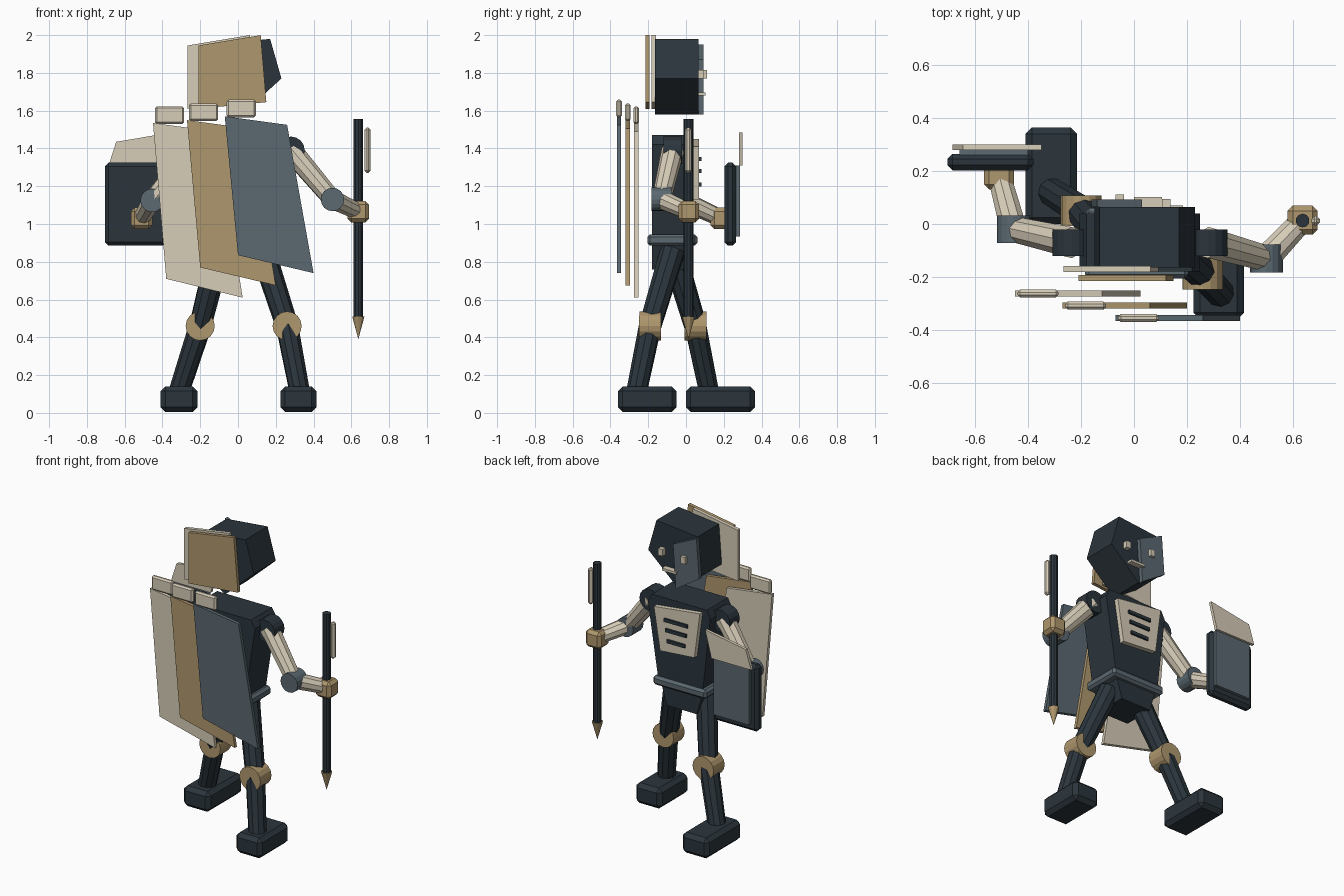
import bpy, bmesh
from mathutils import Vector

if "Cube" in bpy.data.objects:
    bpy.data.objects.remove(bpy.data.objects["Cube"])


def material(name, rgb):
    m = bpy.data.materials.new(name)
    m.diffuse_color = (*rgb, 1)
    m.use_nodes = True
    m.node_tree.nodes["Principled BSDF"].inputs["Base Color"].default_value = m.diffuse_color
    return m


DARK = material("dark", (0.024, 0.036, 0.046))
SLATE = material("slate", (0.105, 0.14, 0.165))
CREAM = material("cream", (0.68, 0.61, 0.48))
TAN = material("tan", (0.43, 0.31, 0.155))


def finish(name, bm, mat, bevel=0):
    bmesh.ops.recalc_face_normals(bm, faces=bm.faces[:])
    if bevel:
        bmesh.ops.bevel(bm, geom=bm.edges[:], offset=bevel, segments=1,
                        affect='EDGES', profile=0.5)
    me = bpy.data.meshes.new(name)
    bm.to_mesh(me)
    bm.free()
    me.materials.append(mat)
    ob = bpy.data.objects.new(name, me)
    bpy.context.collection.objects.link(ob)
    return ob


def plate(name, pts, y0, y1, mat, bevel=0):
    """Extrude an x-z outline between two y values."""
    bm = bmesh.new()
    face = bm.faces.new([bm.verts.new((x, y0, z)) for x, z in pts])
    ext = bmesh.ops.extrude_face_region(bm, geom=[face])["geom"]
    bmesh.ops.translate(bm, vec=(0, y1 - y0, 0),
                        verts=[v for v in ext if isinstance(v, bmesh.types.BMVert)])
    return finish(name, bm, mat, bevel)


def box(name, x0, x1, y0, y1, z0, z1, mat, bevel=0):
    return plate(name, [(x0, z0), (x1, z0), (x1, z1), (x0, z1)], y0, y1, mat, bevel)


def rod(name, a, b, r0, r1, mat, sides=10):
    """Cylinder or cone from point a to point b."""
    a, b = Vector(a), Vector(b)
    bm = bmesh.new()
    bmesh.ops.create_cone(bm, cap_ends=True, segments=sides, radius1=r0, radius2=r1,
                          depth=(b - a).length)
    m = (b - a).to_track_quat('Z', 'Y').to_matrix().to_4x4()
    m.translation = (a + b) / 2
    bmesh.ops.transform(bm, matrix=m, verts=bm.verts[:])
    return finish(name, bm, mat)


def joint(name, c, r, width, mat):
    """Disc joint with its axis along y."""
    x, y, z = c
    return rod(name, (x, y - width / 2, z), (x, y + width / 2, z), r, r, mat, 16)


# Legs and feet
legs = {
    "right": ((0.13, -0.07, 0.86), (0.26, -0.19, 0.46), (0.325, -0.26, 0.12),
              (0.225, 0.415, -0.36, -0.05)),
    "left": ((-0.10, -0.07, 0.86), (-0.20, 0.05, 0.46), (-0.31, 0.12, 0.12),
             (-0.41, -0.215, 0.0, 0.365)),
}
for side, (hip, knee, ankle, foot) in legs.items():
    rod(side + "_thigh", hip, knee, 0.067, 0.06, DARK)
    rod(side + "_calf", knee, ankle, 0.06, 0.055, DARK)
    joint(side + "_knee", knee, 0.077, 0.115, TAN)
    box(side + "_foot", *foot, 0.005, 0.14, DARK, 0.025)

# Pelvis, belt and torso
plate("pelvis", [(-0.10, 0.76), (0.12, 0.76), (0.16, 0.90), (-0.14, 0.90)],
      -0.18, 0.03, DARK)
box("belt", -0.185, 0.205, -0.205, 0.06, 0.885, 0.945, SLATE, 0.015)
plate("torso", [(-0.15, 0.93), (0.175, 0.93), (0.25, 1.42), (0.22, 1.47),
                (-0.18, 1.47), (-0.205, 1.42)], -0.18, 0.04, DARK)
plate("chest_plate", [(0.14, 1.13), (-0.11, 1.15), (-0.15, 1.45), (0.185, 1.41)],
      0.03, 0.07, CREAM)
for i, z in enumerate((1.21, 1.28, 1.345)):
    w = 0.065 + 0.01 * i
    box(f"chest_slot_{i + 1}", 0.02 - w, 0.02 + w, 0.06, 0.082,
        z - 0.011, z + 0.011, DARK)

# Arms
arms = {
    "right": ((0.28, -0.07, 1.39), (0.50, -0.13, 1.13), (0.637, 0.015, 1.065)),
    "left": ((-0.235, -0.07, 1.39), (-0.455, -0.02, 1.125), (-0.51, 0.185, 1.03)),
}
for side, (shoulder, elbow, hand) in arms.items():
    joint(side + "_shoulder", shoulder, 0.073, 0.10, DARK)
    rod(side + "_upper_arm", shoulder, elbow, 0.06, 0.05, CREAM)
    joint(side + "_elbow", elbow, 0.062, 0.105, SLATE)
    rod(side + "_forearm", elbow, hand, 0.053, 0.045, CREAM)
    x, y, z = hand
    box(side + "_hand", x - 0.057, x + 0.057, y - 0.055, y + 0.055,
        z - 0.057, z + 0.057, TAN, 0.02)

# Spear
rod("spear_shaft", (0.637, 0.013, 0.51), (0.637, 0.013, 1.555), 0.026, 0.026, DARK)
rod("spear_tip", (0.637, 0.013, 0.39), (0.637, 0.013, 0.51), 0, 0.034, TAN)
box("spear_blade", 0.67, 0.702, -0.006, 0.03, 1.27, 1.51, CREAM, 0.012)

# Shield
box("shield", -0.705, -0.38, 0.203, 0.265, 0.885, 1.325, DARK, 0.02)
box("shield_face", -0.66, -0.40, 0.26, 0.285, 0.935, 1.31, SLATE)
plate("shield_flap", [(-0.685, 1.31), (-0.395, 1.31), (-0.35, 1.485), (-0.645, 1.435)],
      0.28, 0.30, CREAM)

# Head, face plate, eyes and mouth
plate("head", [(-0.13, 1.95), (0.17, 1.98), (0.23, 1.77), (0.02, 1.58), (-0.15, 1.69)],
      -0.165, 0.065, DARK)
plate("face_plate", [(-0.14, 1.95), (0.03, 1.87), (0.01, 1.58), (-0.16, 1.69)],
      0.065, 0.092, SLATE)
box("right_eye", 0.105, 0.137, 0.06, 0.095, 1.77, 1.815, CREAM)
box("left_eye", -0.07, -0.037, 0.085, 0.112, 1.77, 1.815, CREAM)
box("mouth", 0.0, 0.105, 0.06, 0.102, 1.68, 1.696, CREAM)

# Layered head panels
outline = [(-0.21, 1.945), (0.12, 2.0), (0.15, 1.645), (-0.21, 1.61)]
plate("outer_head_panel", outline, -0.215, -0.192, TAN)
plate("inner_head_panel", [(x - 0.057, z) for x, z in outline], -0.182, -0.158, CREAM)

# Cape panels with clips
cape = [
    ("slate", SLATE, -0.355, [(-0.07, 1.57), (0.26, 1.525), (0.40, 0.74), (0.0, 0.835)]),
    ("tan", TAN, -0.308, [(-0.27, 1.55), (0.06, 1.505), (0.20, 0.675), (-0.20, 0.77)]),
    ("cream", CREAM, -0.263, [(-0.45, 1.535), (-0.12, 1.49), (0.025, 0.61), (-0.38, 0.71)]),
]
for name, mat, y, pts in cape:
    plate(name + "_cape_panel", pts, y - 0.011, y + 0.011, mat)
    x, z = pts[0]
    box(name + "_cape_clip", x + 0.01, x + 0.165, y - 0.015, y + 0.015,
        z - 0.005, z + 0.088, CREAM, 0.01)
